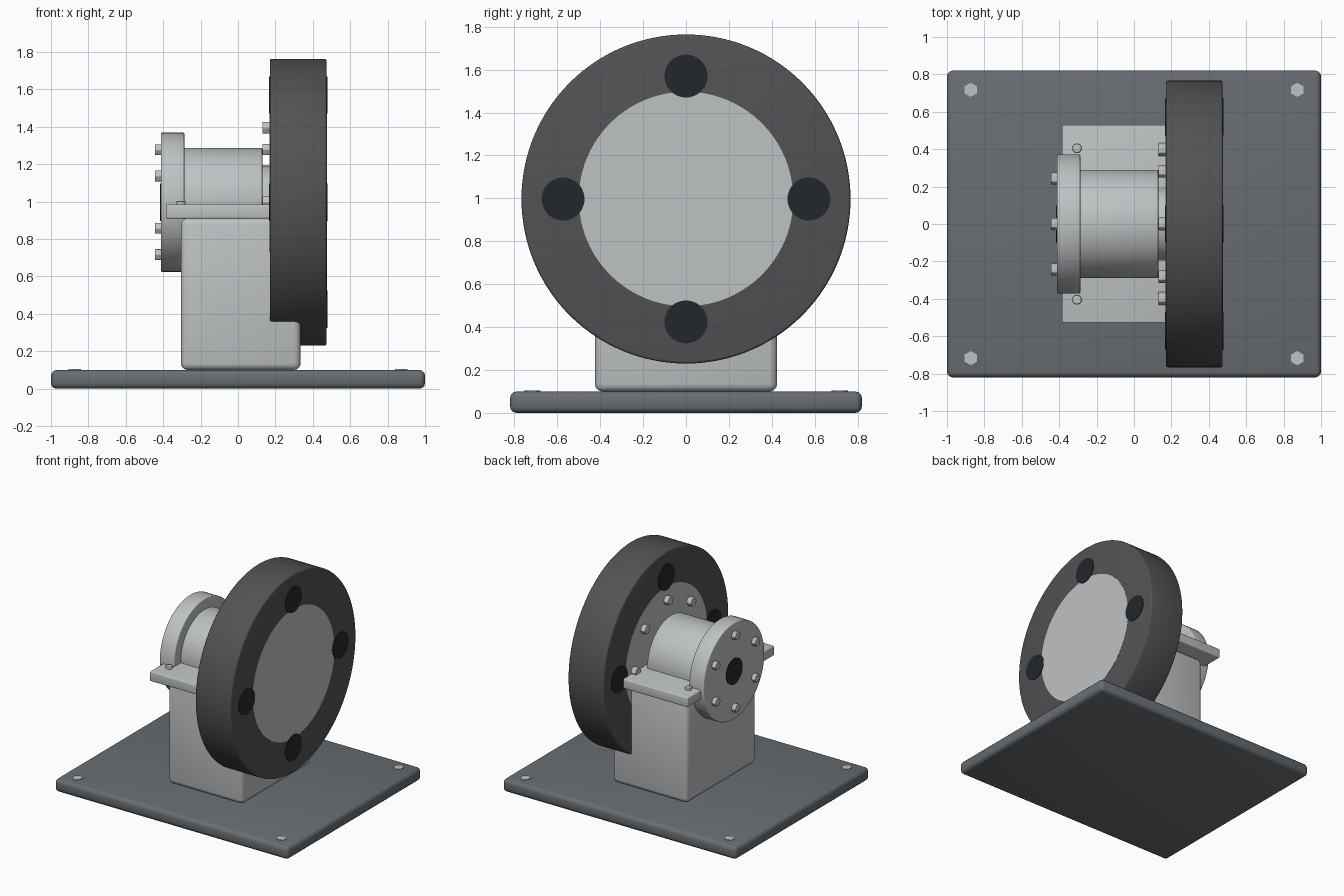
import bpy
from math import cos, sin, radians, pi

if "Cube" in bpy.data.objects:
    bpy.data.objects.remove(bpy.data.objects["Cube"])

AXIS_Z = 0.997  # height of the wheel axle


def material(name, rgb):
    m = bpy.data.materials.new(name)
    m.diffuse_color = (*rgb, 1)
    m.use_nodes = True
    m.node_tree.nodes["Principled BSDF"].inputs["Base Color"].default_value = m.diffuse_color
    return m


SLATE = material("slate", (0.14, 0.155, 0.17))
STEEL = material("steel", (0.52, 0.54, 0.55))
RUBBER = material("rubber", (0.085, 0.083, 0.09))
BLACK = material("black", (0.017, 0.02, 0.023))


def finish(name, mat, bevel):
    ob = bpy.context.object
    ob.name = name
    ob.data.materials.append(mat)
    if bevel:
        b = ob.modifiers.new("bevel", 'BEVEL')
        b.width, b.segments = bevel, 3
        b.limit_method, b.angle_limit = 'ANGLE', radians(40)
        bpy.ops.object.modifier_apply(modifier=b.name)
    bpy.ops.object.shade_smooth_by_angle(angle=radians(35))
    return ob


def box(name, lo, hi, mat, bevel=0):
    bpy.ops.mesh.primitive_cube_add(
        size=1, location=[(a + b) / 2 for a, b in zip(lo, hi)])
    bpy.context.object.scale = [b - a for a, b in zip(lo, hi)]
    bpy.ops.object.transform_apply(location=False, rotation=False, scale=True)
    return finish(name, mat, bevel)


def cyl_x(name, x0, x1, r, mat, y=0, z=AXIS_Z, sides=96, bevel=0):
    bpy.ops.mesh.primitive_cylinder_add(
        vertices=sides, radius=r, depth=x1 - x0,
        location=((x0 + x1) / 2, y, z), rotation=(0, pi / 2, 0))
    return finish(name, mat, bevel)


def cyl_z(name, x, y, z0, z1, r, sides=6, bevel=0):
    bpy.ops.mesh.primitive_cylinder_add(
        vertices=sides, radius=r, depth=z1 - z0, location=(x, y, (z0 + z1) / 2))
    return finish(name, STEEL, bevel)


def ring(count, r, start=90):
    for i in range(count):
        a = radians(start + 360 * i / count)
        yield r * cos(a), AXIS_Z + r * sin(a)


# Base plate, pedestal and bearing plate
box("base_plate", (-1, -0.82, 0), (1, 0.82, 0.1), SLATE, 0.03)
box("pedestal", (-0.305, -0.425, 0.1), (0.335, 0.425, 0.912), STEEL, 0.035)
box("bearing_plate", (-0.385, -0.53, 0.91), (0.415, 0.53, 0.985), STEEL, 0.008)

# Bolts on the base and bearing plates
for sy in (-1, 1):
    for sx in (-1, 1):
        cyl_z("base_bolt", 0.873 * sx, 0.717 * sy, 0.07, 0.105, 0.038)
        cyl_z("plate_bolt", 0.015 + 0.32 * sx, 0.405 * sy, 0.95, 1.003,
              0.025, 12, 0.004)

# Hub barrel, shaft and end flange
cyl_x("hub_barrel", -0.3, 0.13, 0.29, STEEL, bevel=0.006)
cyl_x("shaft", 0.1, 0.2, 0.195, STEEL)
cyl_x("hub_flange", -0.412, -0.287, 0.372, STEEL, bevel=0.006)
cyl_x("axle_bore", -0.416, -0.35, 0.1, BLACK, sides=48)
for y, z in ring(6, 0.28):
    cyl_x("flange_bolt", -0.445, -0.4, 0.033, STEEL, y, z, 6, 0.004)

# Wheel with grey centre disc, dark holes and back-face bolts
cyl_x("wheel_rim", 0.17, 0.474, 0.767, RUBBER, sides=128, bevel=0.012)
cyl_x("wheel_disc", 0.168, 0.4755, 0.5, STEEL)
for y, z in ring(4, 0.573):
    cyl_x("wheel_hole", 0.165, 0.4785, 0.1, BLACK, y, z, 48)
for y, z in ring(8, 0.398):
    cyl_x("wheel_bolt", 0.13, 0.18, 0.035, STEEL, y, z, 6, 0.004)
